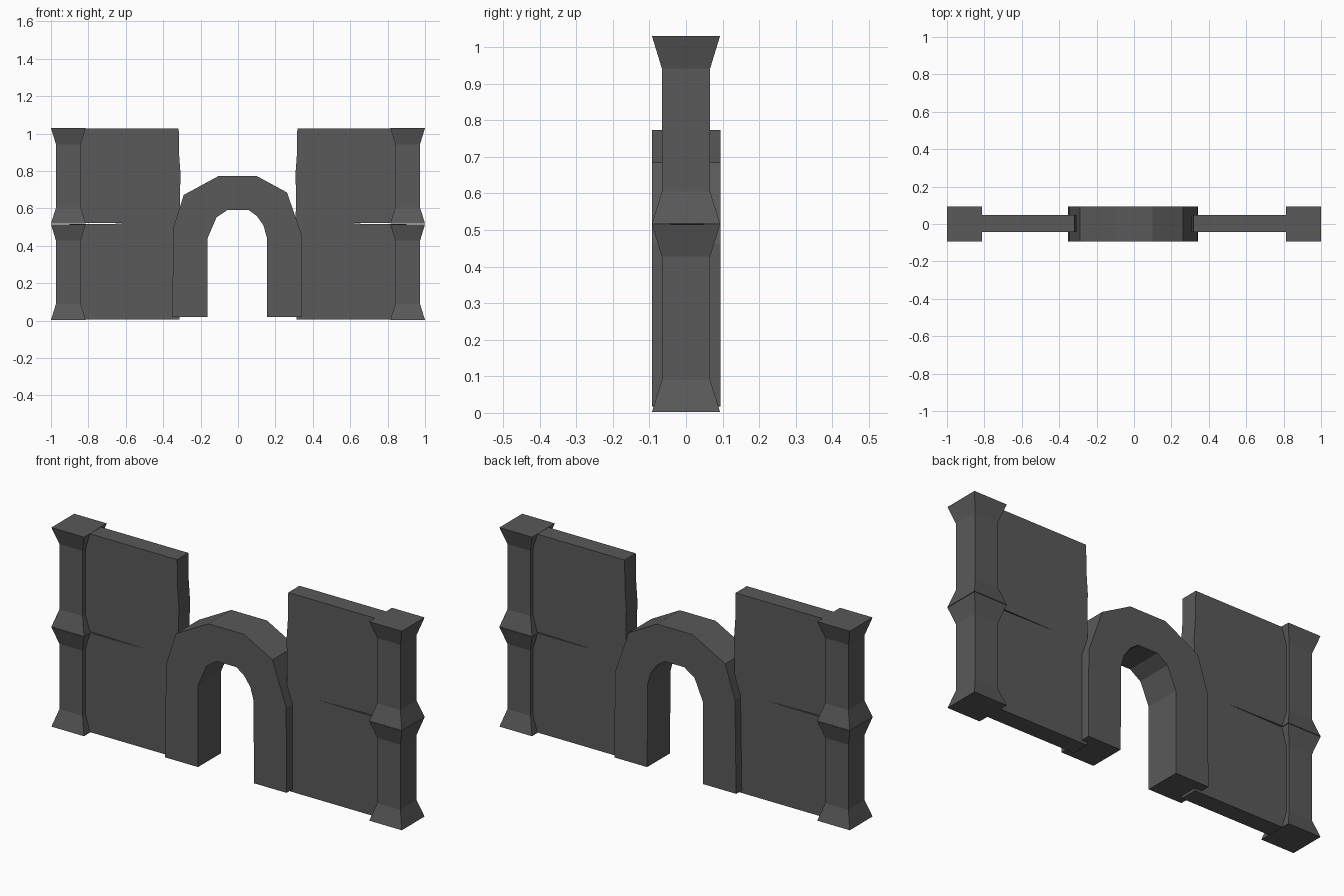
import bpy, bmesh

if "Cube" in bpy.data.objects:
    bpy.data.objects.remove(bpy.data.objects["Cube"])

stone = bpy.data.materials.new("dark_grey_stone")
stone.diffuse_color = (0.1, 0.1, 0.1, 1)
stone.use_nodes = True
stone.node_tree.nodes["Principled BSDF"].inputs["Base Color"].default_value = stone.diffuse_color


def make_object(name, bm):
    bmesh.ops.recalc_face_normals(bm, faces=bm.faces)
    mesh = bpy.data.meshes.new(name)
    bm.to_mesh(mesh)
    bm.free()
    mesh.materials.append(stone)
    obj = bpy.data.objects.new(name, mesh)
    bpy.context.collection.objects.link(obj)
    return obj


def extrude_outline(name, outline, y0, y1):
    """Extrude a front-view (x, z) outline from y0 to y1."""
    bm = bmesh.new()
    front = [bm.verts.new((x, y0, z)) for x, z in outline]
    back = [bm.verts.new((x, y1, z)) for x, z in outline]
    bm.faces.new(front)
    bm.faces.new(back[::-1])
    n = len(outline)
    for i in range(n):
        j = (i + 1) % n
        bm.faces.new((front[i], front[j], back[j], back[i]))
    return make_object(name, bm)


def pillar_block(name, cx, rings):
    """Stack square rings (z, half width) into a flared block."""
    bm = bmesh.new()
    loops = []
    for z, h in rings:
        loops.append([bm.verts.new((cx + sx * h, sy * h, z))
                      for sx, sy in ((-1, -1), (1, -1), (1, 1), (-1, 1))])
    bm.faces.new(loops[0])
    bm.faces.new(loops[-1])
    for a, b in zip(loops, loops[1:]):
        for i in range(4):
            j = (i + 1) % 4
            bm.faces.new((a[i], a[j], b[j], b[i]))
    return make_object(name, bm)


# Central arch
arch = [(-0.352, 0.018), (-0.345, 0.50), (-0.29, 0.672), (-0.104, 0.773),
        (0.10, 0.773), (0.262, 0.685), (0.34, 0.46), (0.342, 0.02),
        (0.156, 0.02), (0.154, 0.445), (0.136, 0.51), (0.10, 0.56),
        (0.056, 0.592), (-0.056, 0.592), (-0.115, 0.552), (-0.163, 0.44),
        (-0.163, 0.018)]
extrude_outline("arch", arch, -0.093, 0.094)

# Wall panels and end pillars, mirrored left and right
lower_wall = [(0.312, 0.005), (0.9, 0.005), (0.9, 0.516), (0.5, 0.519),
              (0.308, 0.519)]
upper_wall = [(0.308, 0.519), (0.5, 0.519), (0.9, 0.524), (0.9, 1.028),
              (0.317, 1.028), (0.315, 0.89), (0.307, 0.78), (0.31, 0.69)]
for side, s in (("left", -1), ("right", 1)):
    for level, outline in (("lower", lower_wall), ("upper", upper_wall)):
        extrude_outline(f"{side}_{level}_wall",
                        [(s * x, z) for x, z in outline], -0.043, 0.048)
    for level, z0 in (("lower", 0.0), ("upper", 0.515)):
        pillar_block(f"{side}_{level}_pillar", s * 0.907,
                     [(z0 + 0.003, 0.093), (z0 + 0.09, 0.066),
                      (z0 + 0.427, 0.066), (z0 + 0.515, 0.093)])
